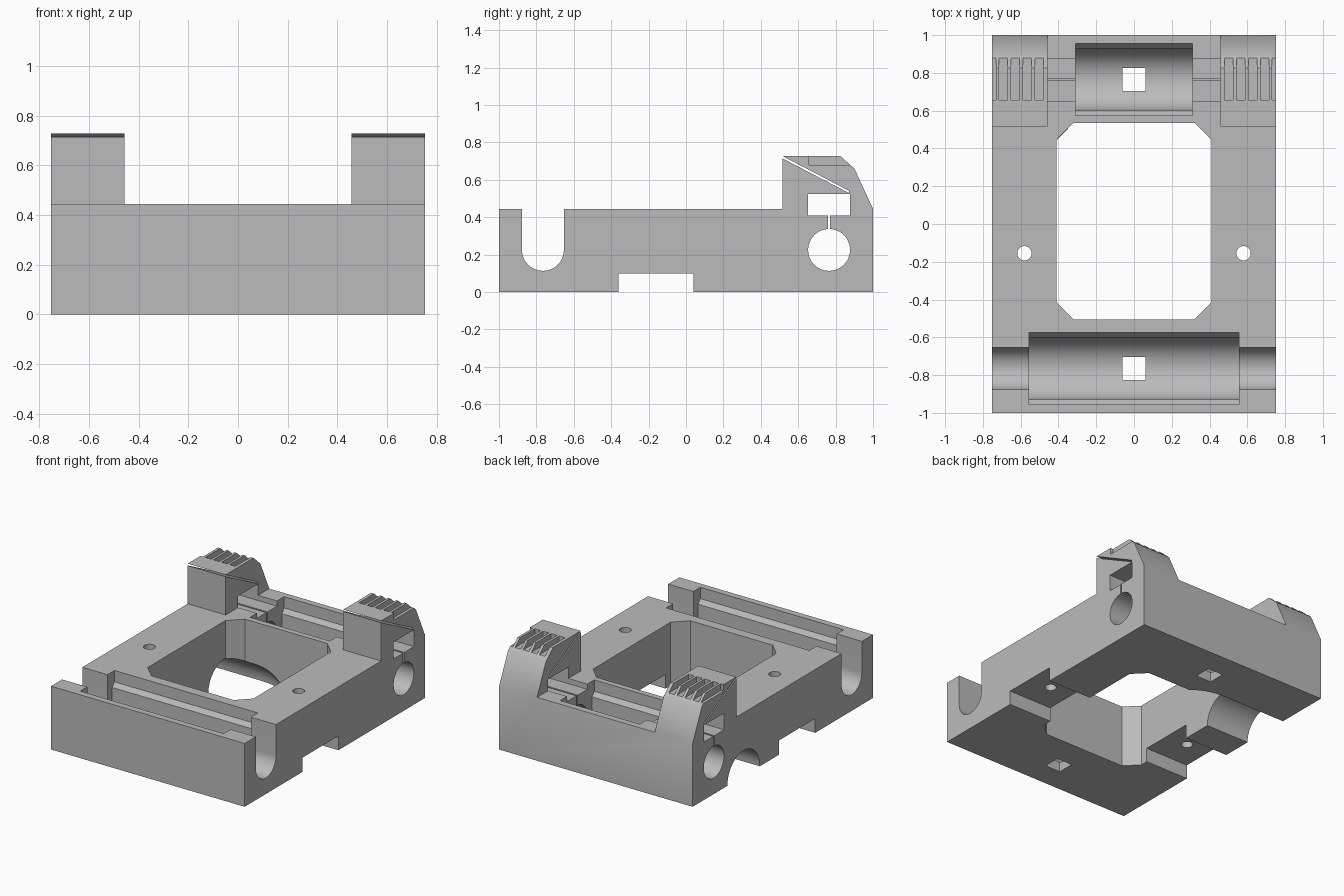
import bpy, bmesh, math
from mathutils import Matrix

if "Cube" in bpy.data.objects:
    bpy.data.objects.remove(bpy.data.objects["Cube"], do_unlink=True)

grey = bpy.data.materials.new("plain_grey")
grey.use_nodes = True
colour = (0.5, 0.5, 0.5, 1)
grey.diffuse_color = colour
grey.node_tree.nodes["Principled BSDF"].inputs["Base Color"].default_value = colour

HALF, DECK, TOP = 0.752, 0.445, 0.727
OUT = 1.0                       # overshoot for cutters that go right through
AXLE_Y, AXLE_Z, AXLE_R = 0.765, 0.225, 0.112


def finish(name, bm):
    bmesh.ops.recalc_face_normals(bm, faces=bm.faces)
    mesh = bpy.data.meshes.new(name)
    bm.to_mesh(mesh)
    bm.free()
    obj = bpy.data.objects.new(name, mesh)
    bpy.context.collection.objects.link(obj)
    mesh.materials.append(grey)
    return obj


def prism(name, points, low, high, axis="x"):
    """Extrude a (y, z) outline along x, or an (x, y) outline along z."""
    place = (lambda p: (low, *p)) if axis == "x" else (lambda p: (*p, low))
    step = (high - low, 0, 0) if axis == "x" else (0, 0, high - low)
    bm = bmesh.new()
    face = bm.faces.new([bm.verts.new(place(p)) for p in points])
    new = bmesh.ops.extrude_face_region(bm, geom=[face])["geom"]
    bmesh.ops.translate(bm, vec=step,
                        verts=[v for v in new if isinstance(v, bmesh.types.BMVert)])
    return finish(name, bm)


def rect(a0, a1, b0, b1):
    return [(a0, b0), (a1, b0), (a1, b1), (a0, b1)]


def arc(ca, cb, r, start, end, n):
    angles = [math.radians(start + (end - start) * i / n) for i in range(n + 1)]
    return [(ca + r * math.cos(a), cb + r * math.sin(a)) for a in angles]


def circle(ca, cb, r, n=48):
    return arc(ca, cb, r, 0, 360, n)[:-1]


# Body: side outline with the rear towers, extruded over the full width
body = prism("carriage_body", [
    (-1, 0), (1, 0), (1, DECK), (0.9, 0.66), (0.825, TOP),
    (0.515, TOP), (0.515, DECK), (-1, DECK)], -HALF, HALF)


def cut(cutter):
    cutter.hide_render = True
    mod = body.modifiers.new(cutter.name, "BOOLEAN")
    mod.operation, mod.solver, mod.object = "DIFFERENCE", "EXACT", cutter
    bpy.context.view_layer.objects.active = body
    bpy.ops.object.modifier_apply(modifier=mod.name)
    bpy.data.objects.remove(cutter, do_unlink=True)


# Gap between the two rear towers
cut(prism("tower_gap", rect(0.3, 1.2, DECK, 1), -0.457, 0.457))

# Central window with chamfered corners
c = 0.09
x, y0, y1 = 0.41, -0.505, 0.535
cut(prism("window", [
    (-x + c, y0), (x - c, y0), (x, y0 + c), (x, y1 - c),
    (x - c, y1), (-x + c, y1), (-x, y1 - c), (-x, y0 + c)], -0.5, 1, "z"))

# Underside notch
cut(prism("belly_notch", rect(-0.36, 0.04, -0.5, 0.1), -OUT, OUT))

# Front open axle slot and rear round axle hole
cut(prism("front_axle_slot", arc(-AXLE_Y, AXLE_Z, AXLE_R, 180, 360, 24)
          + [(-AXLE_Y + AXLE_R, 1), (-AXLE_Y - AXLE_R, 1)], -OUT, OUT))
cut(prism("rear_axle_hole", circle(AXLE_Y, AXLE_Z, AXLE_R), -OUT, OUT))

# Rear clip channel, its narrow slit and the slanted tower slit
cut(prism("clip_channel", rect(0.652, 0.877, 0.408, 0.525), -OUT, OUT))
cut(prism("clip_slit", rect(0.759, 0.771, 0.3, 0.42), -OUT, OUT))
cut(prism("slanted_slit", [(0.5, 0.722), (0.872, 0.529), (0.872, 0.541), (0.5, 0.735)],
          -OUT, OUT))

# Rounded pockets with a chamfered upper lip and a square drain hole
for side, half_length in ((-1, 0.557), (1, 0.31)):
    cy, r, lip = side * AXLE_Y, 0.165, 0.19
    outline = arc(cy, AXLE_Z, r, 180, 360, 32) + [
        (cy + r, 0.335), (cy + lip, 0.365), (cy + lip, 1),
        (cy - lip, 1), (cy - lip, 0.365), (cy - r, 0.335)]
    cut(prism("bearing_pocket", outline, -half_length, half_length))
    cut(prism("drain_hole", rect(-0.06, 0.06, cy - 0.06, cy + 0.06), -0.5, 0.3, "z"))

# Bolt holes and tower grip grooves on both sides
for side in (-1, 1):
    cut(prism("bolt_hole", circle(side * 0.58, -0.155, 0.038, 32), -0.5, 1, "z"))
    for i in range(5):
        start = 0.48 + i * 0.0628
        end = start + 0.045 if i < 4 else OUT
        low, high = sorted((side * start, side * end))
        cut(prism("grip_groove", rect(0.657, 1.1, 0.68, 1), low, high))

# Cable passage on the -x side: a round tunnel with a domed inner end
cut(prism("cable_tunnel", circle(0.435, 0, 0.18), -OUT, -0.25))
bm = bmesh.new()
bmesh.ops.create_uvsphere(bm, u_segments=48, v_segments=24, radius=0.18)
bmesh.ops.rotate(bm, verts=bm.verts, matrix=Matrix.Rotation(math.pi / 2, 3, "Y"))
bmesh.ops.scale(bm, verts=bm.verts, vec=(1.5, 1, 1))
bmesh.ops.translate(bm, verts=bm.verts, vec=(-0.25, 0.435, 0))
cut(finish("cable_dome", bm))

# Smooth the round cuts, keep the edges sharp
bpy.ops.object.select_all(action="DESELECT")
body.select_set(True)
bpy.context.view_layer.objects.active = body
bpy.ops.object.shade_smooth_by_angle(angle=math.radians(25))
